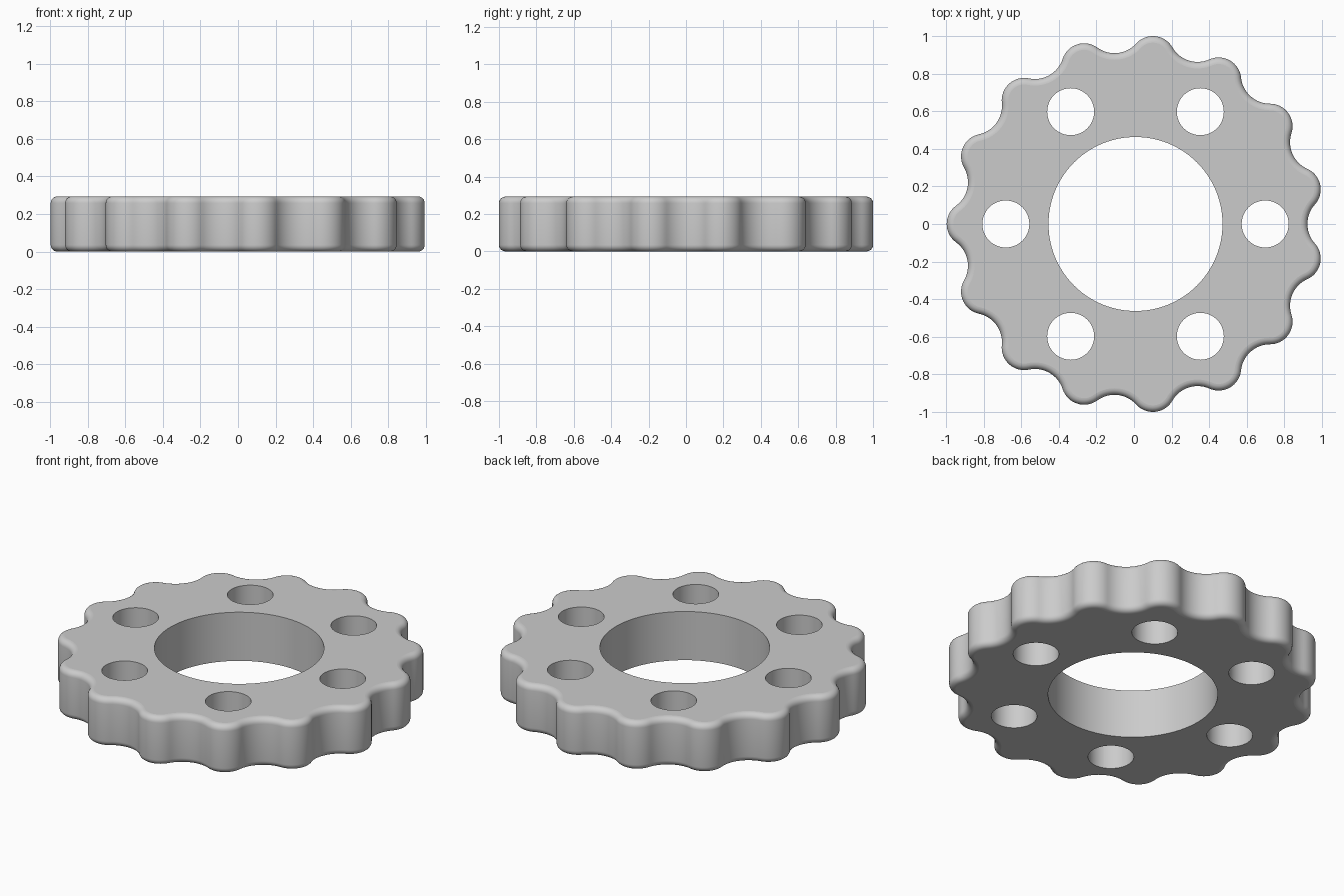
import bpy, bmesh, math
from mathutils import Vector

cube = bpy.data.objects.get("Cube")
if cube:
    bpy.data.objects.remove(cube)

LOBES = 15
HEIGHT = 0.293
FILLET = 0.035
CENTRE_X = 0.008
LOBE_R, LOBE_D = 0.12, 0.885      # convex lobe arc and its distance from the axis
VALLEY_R, VALLEY_D = 0.155, 1.07  # concave valley arc, tangent to the lobes
HALF = math.pi / LOBES

grey = bpy.data.materials.new("light_grey")
grey.use_nodes = True
colour = (0.6, 0.6, 0.6, 1)
grey.diffuse_color = colour
grey.node_tree.nodes["Principled BSDF"].inputs["Base Color"].default_value = colour


def polar(r, a):
    return Vector((r * math.cos(a), r * math.sin(a)))


def outline(inset, steps=8):
    """Wavy rim of tangent arcs, moved inward by inset."""
    to_valley = polar(VALLEY_D, HALF) - Vector((LOBE_D, 0))
    turn = math.atan2(to_valley.y, to_valley.x)
    sweep = turn - HALF
    points = []
    for i in range(LOBES):
        base = math.pi + i * 2 * HALF
        lobe, valley = polar(LOBE_D, base), polar(VALLEY_D, base + HALF)
        for k in range(-steps, steps):
            points.append(lobe + polar(LOBE_R - inset, base + turn * k / steps))
        for k in range(-steps, steps):
            a = base + HALF + math.pi - sweep * k / steps
            points.append(valley + polar(VALLEY_R + inset, a))
    return points


def cutter(name, radius, x, y, sides):
    bpy.ops.mesh.primitive_cylinder_add(vertices=sides, radius=radius, depth=1,
                                        location=(x, y, HEIGHT / 2))
    obj = bpy.context.object
    obj.name = name
    obj.hide_render = True
    obj.data.materials.append(grey)
    return obj


# Knob body: stacked rims with a rounded edge at bottom and top
quarter = [math.pi / 2 * k / 6 for k in range(7)]
levels = [(FILLET * (1 - math.sin(a)), FILLET * (1 - math.cos(a))) for a in quarter]
levels += [(s, HEIGHT - z) for s, z in reversed(levels)]
bm = bmesh.new()
rings = [[bm.verts.new((p.x + CENTRE_X, p.y, z)) for p in outline(s)] for s, z in levels]
count = len(rings[0])
for low, high in zip(rings, rings[1:]):
    for i in range(count):
        j = (i + 1) % count
        bm.faces.new((low[i], low[j], high[j], high[i]))
bm.faces.new(rings[0][::-1])
bm.faces.new(rings[-1])
mesh = bpy.data.meshes.new("scalloped_ring")
bm.to_mesh(mesh)
bm.free()
ring = bpy.data.objects.new("scalloped_ring", mesh)
mesh.materials.append(grey)
bpy.context.collection.objects.link(ring)

# Centre bore and six bolt holes
cutters = [cutter("bore_cutter", 0.463, CENTRE_X, 0, 96)]
for i in range(6):
    p = polar(0.69, i * math.pi / 3)
    cutters.append(cutter("bolt_hole_cutter", 0.125, p.x + CENTRE_X, p.y, 48))

bpy.ops.object.select_all(action='DESELECT')
ring.select_set(True)
bpy.context.view_layer.objects.active = ring
for c in cutters:
    mod = ring.modifiers.new("hole", 'BOOLEAN')
    mod.operation = 'DIFFERENCE'
    mod.solver = 'EXACT'
    mod.object = c
    bpy.ops.object.modifier_apply(modifier=mod.name)
    bpy.data.objects.remove(c)

# Smooth the curved walls, keep the flat faces and hole rims crisp
bpy.ops.object.shade_smooth_by_angle(angle=math.radians(35))
for f in ring.data.polygons:
    if abs(f.normal.z) > 0.999:
        f.use_smooth = False
